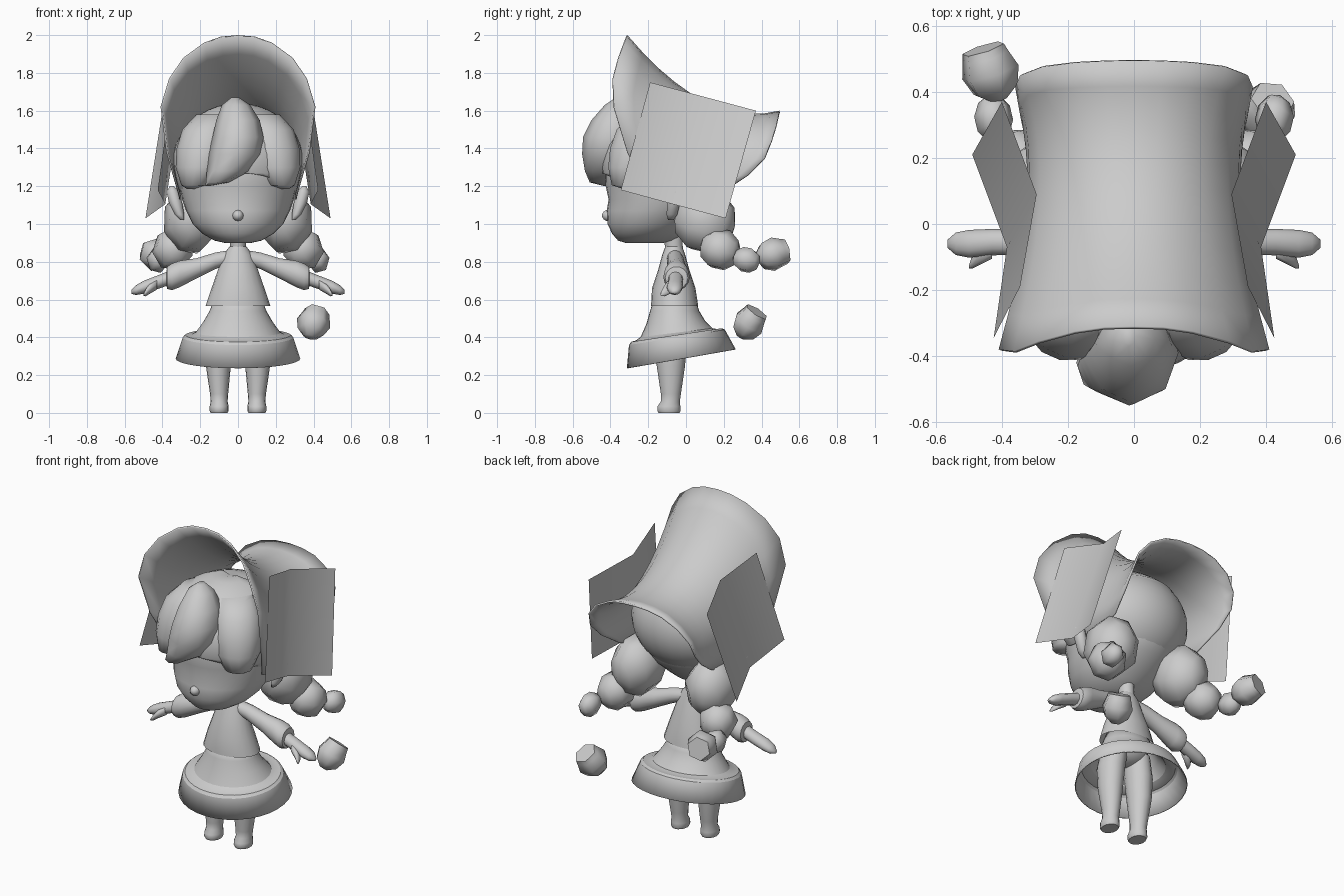
import bpy, bmesh, math
from mathutils import Vector

cube = bpy.data.objects.get("Cube")
if cube:
    bpy.data.objects.remove(cube, do_unlink=True)

mat = bpy.data.materials.new("plain grey")
mat.use_nodes = True
GREY = (0.6, 0.6, 0.6, 1)
mat.diffuse_color = GREY
mat.node_tree.nodes["Principled BSDF"].inputs["Base Color"].default_value = GREY


def finish(name, bm, angle=40, thick=0):
    bmesh.ops.recalc_face_normals(bm, faces=bm.faces)
    mesh = bpy.data.meshes.new(name)
    bm.to_mesh(mesh)
    bm.free()
    ob = bpy.data.objects.new(name, mesh)
    bpy.context.collection.objects.link(ob)
    mesh.materials.append(mat)
    bpy.ops.object.select_all(action='DESELECT')
    ob.select_set(True)
    bpy.context.view_layer.objects.active = ob
    bpy.ops.object.shade_smooth_by_angle(angle=math.radians(angle))
    if thick:
        mod = ob.modifiers.new("thickness", 'SOLIDIFY')
        mod.thickness = thick
    return ob


def grid(bm, rows, closed):
    vs = [[bm.verts.new(p) for p in row] for row in rows]
    n = len(rows[0])
    for a, b in zip(vs, vs[1:]):
        for i in range(n if closed else n - 1):
            j = (i + 1) % n
            bm.faces.new((a[i], a[j], b[j], b[i]))
    return vs


def loft(name, rings, n=16, along_x=False, side=1, caps=True, angle=40, thick=0):
    """Rings are (x, y, z, radius, radius, tilt); stacked up z or along x."""
    rows = []
    for x, y, z, ra, rb, *tilt in rings:
        row = []
        for i in range(n):
            t = math.tau * i / n
            a, b = ra * math.cos(t), rb * math.sin(t)
            if along_x:
                row.append((side * x, y + a, z + b))
            else:
                row.append((side * (x + a), y + b, z + (tilt[0] * b if tilt else 0)))
        rows.append(row)
    bm = bmesh.new()
    vs = grid(bm, rows, True)
    if caps:
        bm.faces.new(vs[0])
        bm.faces.new(vs[-1])
    return finish(name, bm, angle, thick)


def ball(name, loc, size, seg=16, rings=10, direction=(0, 0, 1), angle=180):
    bm = bmesh.new()
    bmesh.ops.create_uvsphere(bm, u_segments=seg, v_segments=rings, radius=1)
    rot = Vector((0, 0, 1)).rotation_difference(Vector(direction)).to_matrix()
    for v in bm.verts:
        p = rot @ v.co
        v.co = [p[i] * size[i] + loc[i] for i in range(3)]
    return finish(name, bm, angle)


# Head with a flat chin, and a soft nose
face = [(.9, .07, -.32, -.12), (.912, .125, -.36, -.07), (.95, .19, -.392, 0), (1, .24, -.415, .06),
        (1.07, .275, -.42, .14), (1.13, .295, -.41, .18), (1.2, .31, -.425, .2), (1.35, .325, -.43, .24),
        (1.5, .28, -.36, .2), (1.58, .18, -.26, .1)]
loft("head", [(0, (f + b) / 2, z, rx, (b - f) / 2) for z, rx, f, b in face], 32, angle=60)
ball("nose", (0, -.41, 1.045), (.03, .035, .03), 12, 8, (0, 1, 0))

# Hair cap, sliced open over the face
bm = bmesh.new()
bmesh.ops.create_uvsphere(bm, u_segments=32, v_segments=20, radius=1)
for v in bm.verts:
    x, y, z = v.co
    v.co = (x * .35, y * (.38 if y < 0 else .33) - .07, 1.32 + z * (.32 if y < 0 else .3))
bmesh.ops.bisect_plane(bm, geom=bm.verts[:] + bm.edges[:] + bm.faces[:], plane_co=(0, -.4, 1.25),
                       plane_no=(0, .45, 1), clear_inner=True)
finish("hair_cap", bm, 60, .01)

# Swept fringe lock with a ridge, and one lock over each temple
loft("fringe_centre", [(-.165, -.42, 1.2, .01, .01), (-.11, -.43, 1.22, .06, .08), (-.05, -.41, 1.28, .115, .125),
                       (-.015, -.4, 1.37, .14, .15), (0, -.39, 1.46, .135, .155),
                       (0, -.37, 1.55, .115, .13), (-.01, -.35, 1.63, .075, .08),
                       (-.015, -.34, 1.67, .02, .03)], 8, angle=70)
for side, label in ((1, "left"), (-1, "right")):
    loft(label + "_fringe", [(.25, -.3, 1.185, .02, .03), (.225, -.315, 1.205, .075, .08),
                             (.195, -.29, 1.3, .135, .125), (.18, -.27, 1.4, .145, .135),
                             (.16, -.24, 1.5, .135, .13), (.13, -.2, 1.58, .09, .09)], 14, side=side, angle=70)

# Bonnet shell: half profiles of the front rim, waist and back rim
front = [(0, -.31, 2), (.09, -.312, 1.992), (.18, -.325, 1.96), (.29, -.355, 1.88), (.365, -.385, 1.77),
         (.41, -.38, 1.62), (.38, -.31, 1.38), (.31, -.2, 1.14)]
waist = [(0, .1, 1.65), (.07, .1, 1.64), (.14, .1, 1.615), (.22, .1, 1.555), (.285, .1, 1.47),
         (.32, .09, 1.38), (.325, .05, 1.27), (.31, 0, 1.13)]
back = [(0, .495, 1.6), (.09, .493, 1.595), (.18, .488, 1.575), (.28, .475, 1.52), (.345, .45, 1.44),
        (.36, .415, 1.35), (.345, .33, 1.26), (.31, .2, 1.17)]


def mirrored(half):
    return [Vector(p) for p in reversed(half)] + [Vector((-x, y, z)) for x, y, z in half[1:]]


rows = []
for k in range(11):
    v = k / 10
    rows.append([f * (1 - v) * (1 - 2 * v) + m * 4 * v * (1 - v) + b * v * (2 * v - 1)
                 for f, m, b in zip(mirrored(front), mirrored(waist), mirrored(back))])
bm = bmesh.new()
grid(bm, rows, False)
finish("bonnet", bm, 60, .01)

# Skirt with tilted hem band, jacket and neck
loft("skirt", [(0, -.025, .287, .33, .288, .175), (0, -.048, .4, .292, .254, .16),
               (0, -.05, .412, .278, .24, .15), (0, -.05, .414, .25, .215, .14),
               (0, -.05, .425, .225, .19, .12), (0, -.055, .48, .185, .155, .06),
               (0, -.06, .54, .15, .13), (0, -.06, .62, .12, .105)], 32, caps=False, angle=28, thick=.006)
loft("jacket", [(0, -.06, .565, .172, .125), (0, -.065, .66, .14, .115), (0, -.065, .76, .105, .082),
                (0, -.065, .84, .075, .06), (0, -.065, .88, .045, .045)], 20, caps=False)
loft("neck", [(0, -.06, .84, .04, .045), (0, -.07, .94, .045, .05)], 12)
ball("hips", (0, -.07, .52), (.14, .1, .09))

for side, label in ((1, "left"), (-1, "right")):
    # Arm, hand and thumb
    loft(label + "_sleeve", [(.03, -.06, .83, .04, .035), (.12, -.055, .805, .045, .045),
                             (.22, -.05, .765, .05, .055), (.31, -.05, .735, .065, .072),
                             (.35, -.05, .72, .07, .072), (.375, -.05, .715, .06, .06),
                             (.38, -.05, .71, .03, .03)], 14, True, side)
    loft(label + "_hand", [(.35, -.055, .72, .038, .038), (.43, -.055, .69, .04, .036),
                           (.5, -.06, .665, .042, .034), (.54, -.06, .65, .034, .026),
                           (.565, -.06, .64, .012, .01)], 12, True, side, angle=60)
    loft(label + "_thumb", [(.43, -.075, .68, .03, .028), (.47, -.095, .655, .03, .026),
                            (.49, -.115, .635, .02, .018), (.5, -.13, .625, .005, .005)], 8, True, side, angle=80)
    # Leg, foot and ear
    loft(label + "_leg", [(.1, -.09, 0, .045, .055), (.1, -.09, .012, .05, .062), (.1, -.09, .035, .05, .06),
                          (.1, -.083, .06, .045, .05), (.1, -.08, .1, .048, .053),
                          (.104, -.08, .25, .066, .075), (.1, -.08, .38, .075, .085),
                          (.08, -.075, .5, .07, .085)], 16, side=side, angle=60)
    loft(label + "_ear", [(.295, -.08, 1.02, .01, .015), (.31, -.075, 1.05, .025, .03),
                          (.33, -.065, 1.11, .035, .035), (.345, -.06, 1.17, .033, .03),
                          (.35, -.06, 1.2, .012, .015)], 10, side=side, angle=80)

    # Bead braid, coarse balls whose poles follow the braid
    braid = [((.25, .1, 1.02), (.15, .168, .185), 8), ((.345, .18, .865), (.11, .11, .115), 7),
             ((.425, .32, .81), (.06, .075, .072), 6)]
    for i, (p, size, seg) in enumerate(braid):
        ball(f"{label}_braid_{i + 1}", (side * p[0], p[1], p[2]), size, seg, 5, (side * .3, 1, -.2))

    # Folded square bonnet wing
    top = [(.345, -.19, 1.75), (.295, .09, 1.675), (.4, .37, 1.6)]
    low = [(.425, -.345, 1.18), (.385, -.07, 1.105), (.49, .21, 1.03)]
    bm = bmesh.new()
    grid(bm, [[(side * x, y, z) for x, y, z in row] for row in (top, low)], False)
    finish(label + "_wing", bm, 60)


# Braid ends: a bulb with a flared, cut-off tip
def braid_end(name, loc, direction):
    bm = bmesh.new()
    n = 6
    rot = Vector((0, 0, 1)).rotation_difference(Vector(direction)).to_matrix()
    rows = []
    for h, r in ((-.09, .025), (-.055, .072), (0, .092), (.05, .075), (.075, .068)):
        rows.append([rot @ Vector((r * math.cos(math.tau * i / n), r * math.sin(math.tau * i / n), h))
                     + Vector(loc) for i in range(n)])
    vs = grid(bm, rows, True)
    bm.faces.new(vs[0])
    bm.faces.new(vs[-1])
    finish(name, bm, 60)


braid_end("right_braid_end", (-.435, .46, .84), (-.25, .8, .15))
braid_end("left_braid_end", (.4, .335, .475), (.2, .4, .6))
